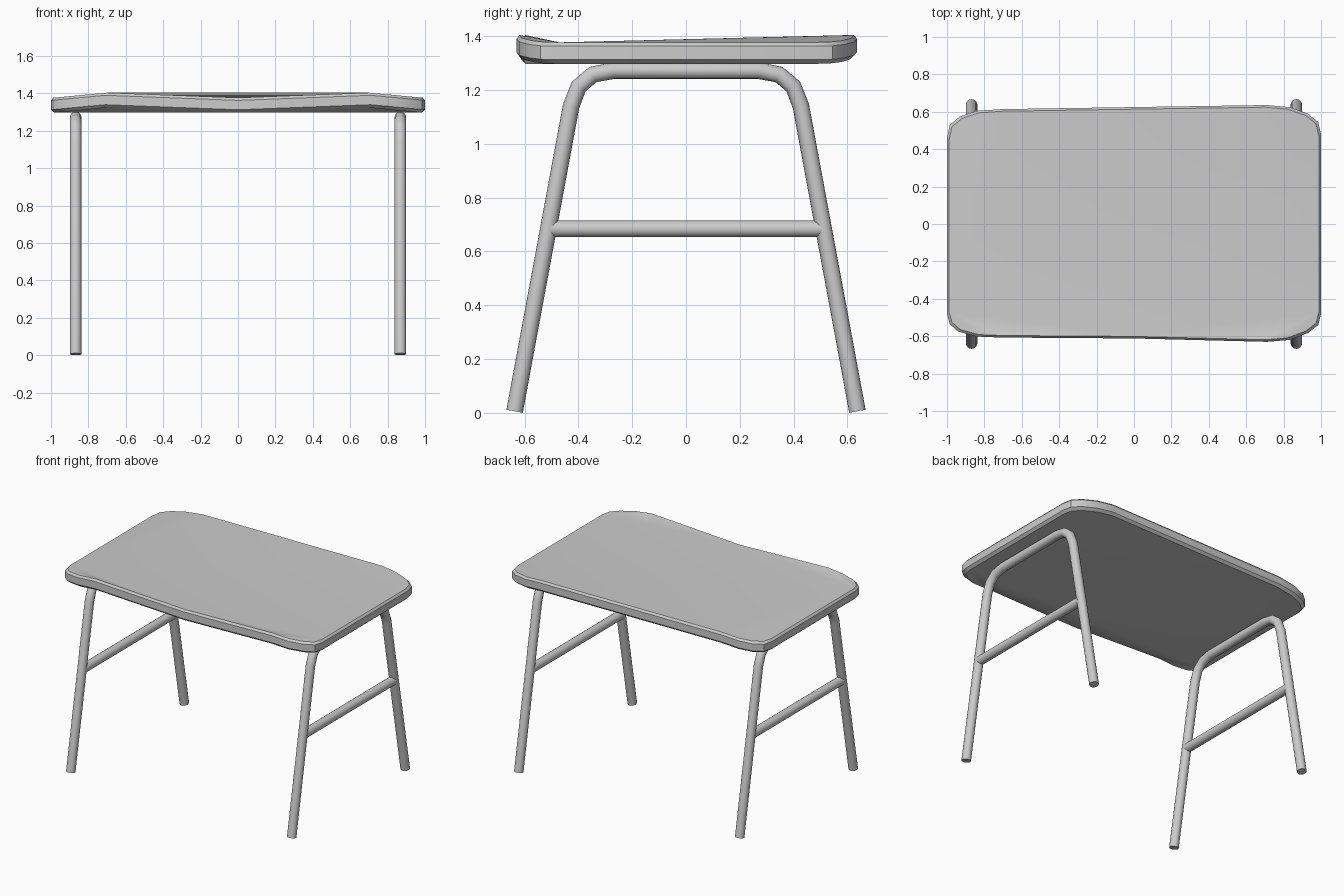
import bpy, bmesh, math

if "Cube" in bpy.data.objects:
    bpy.data.objects.remove(bpy.data.objects["Cube"])

def smooth(ob, angle=30):
    bpy.ops.object.select_all(action='DESELECT')
    ob.select_set(True)
    bpy.context.view_layer.objects.active = ob
    bpy.ops.object.shade_smooth_by_angle(angle=math.radians(angle))

def tube(name, pts, r=0.031):
    cu = bpy.data.curves.new(name, 'CURVE')
    cu.dimensions = '3D'
    cu.bevel_depth = r
    cu.bevel_resolution = 6
    cu.use_fill_caps = True
    sp = cu.splines.new('POLY')
    sp.points.add(len(pts) - 1)
    for p, co in zip(sp.points, pts):
        p.co = (*co, 1)
    ob = bpy.data.objects.new(name, cu)
    bpy.context.collection.objects.link(ob)
    bpy.ops.object.select_all(action='DESELECT')
    ob.select_set(True)
    bpy.context.view_layer.objects.active = ob
    bpy.ops.object.convert(target='MESH')
    smooth(bpy.context.object, 40)

# Bent leg frames with a stretcher at each end
a, c, b = (0.427, 1.14), (0.402, 1.272), (0.27, 1.272)
half = [(0.637, 0.006)]
for i in range(4):
    t = i / 3
    half.append(tuple((1-t)**2 * a[k] + 2*t*(1-t) * c[k] + t*t * b[k] for k in (0, 1)))
path = half + [(-y, z) for y, z in reversed(half)]
for side, x in (("left", -0.868), ("right", 0.868)):
    tube(side + "_leg_frame", [(x, y, z) for y, z in path])
    tube(side + "_stretcher", [(x, -0.505, 0.684), (x, 0.505, 0.684)])

# Tabletop: slightly warped board with rounded corners and a bevelled rim
front_left = [(-1, -.48), (-.985, -.535), (-.94, -.575), (-.84, -.602), (-.71, -.607)]
front_right = [(.71, -.63), (.83, -.62), (.93, -.583), (.985, -.54), (1, -.48)]
back_right = [(1, .48), (.985, .545), (.93, .59), (.83, .625), (.71, .636)]
back_left = [(-.71, .614), (-.84, .605), (-.93, .575), (-.985, .53), (-1, .46)]
outline = front_left + [(0, -.612)] + front_right + back_right + back_left
n = len(outline)
L, M, R, BR, BL = 0, 5, 10, 15, 16

def warp(x):
    return 0 if x == 0 else 0.027 * min(1, (1 - abs(x)) / 0.29)

bm = bmesh.new()
rings = []
for inset, z in ((.018, 0), (0, .016), (0, .066), (.012, .08)):
    rings.append([bm.verts.new((x * (1 - inset), y * (1 - inset * 1.5), 1.297 + z + warp(x)))
                  for x, y in outline])
for lo, hi in zip(rings, rings[1:]):
    for i in range(n):
        j = (i + 1) % n
        bm.faces.new((lo[i], lo[j], hi[j], hi[i]))

# Top and bottom surfaces, fanned so the middle stays flat
tris = [(L, M, R), (L, R, BR), (L, BR, BL)]
tris += [(L, i, i + 1) for i in range(1, M)]
tris += [(R, i, i + 1) for i in range(M, R - 1)]
tris += [(R, i, i + 1) for i in range(R + 1, BR)]
tris += [(L, i, i + 1) for i in range(BL, n - 1)]
for t in tris:
    bm.faces.new([rings[-1][i] for i in t])
    bm.faces.new([rings[0][i] for i in reversed(t)])
bmesh.ops.recalc_face_normals(bm, faces=bm.faces)
me = bpy.data.meshes.new("tabletop")
bm.to_mesh(me)
bm.free()
top = bpy.data.objects.new("tabletop", me)
bpy.context.collection.objects.link(top)
smooth(top)
